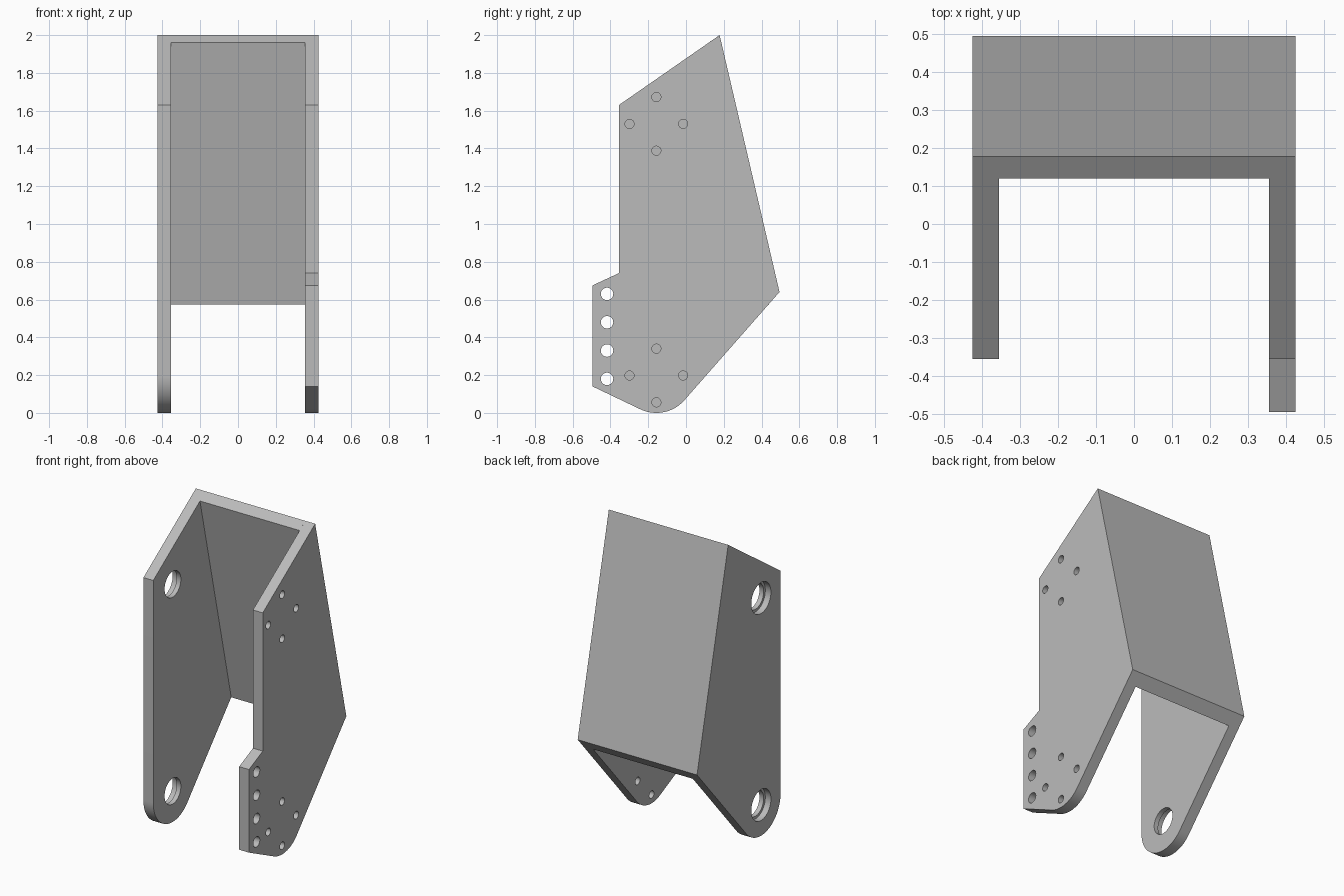
import bpy, bmesh, math
from mathutils import Vector

cube = bpy.data.objects.get("Cube")
if cube:
    bpy.data.objects.remove(cube, do_unlink=True)

grey = bpy.data.materials.new("light_grey_metal")
grey.use_nodes = True
grey.diffuse_color = (0.5, 0.5, 0.5, 1)
grey.node_tree.nodes["Principled BSDF"].inputs["Base Color"].default_value = grey.diffuse_color

INNER, OUTER = 0.355, 0.425                # plate faces, distance from the middle
RADIUS = 0.198                             # rounded foot
FOOT = Vector((-0.157, RADIUS))            # (y, z) of the lower pivot
HEAD = Vector((-0.157, 1.53))              # (y, z) of the upper pivot
TOP, HEEL = Vector((0.178, 2.0)), Vector((0.495, 0.64))
BROW = Vector((-0.355, 1.63))


def add_prisms(name, outlines, x0, x1):
    """One object made of (y, z) outlines extruded from x0 to x1."""
    bm = bmesh.new()
    for outline in outlines:
        face = bm.faces.new([bm.verts.new((x0, p[0], p[1])) for p in outline])
        new = bmesh.ops.extrude_face_region(bm, geom=[face])["geom"]
        verts = [v for v in new if isinstance(v, bmesh.types.BMVert)]
        bmesh.ops.translate(bm, verts=verts, vec=(x1 - x0, 0, 0))
    bmesh.ops.recalc_face_normals(bm, faces=bm.faces)
    mesh = bpy.data.meshes.new(name)
    bm.to_mesh(mesh)
    bm.free()
    mesh.materials.append(grey)
    obj = bpy.data.objects.new(name, mesh)
    bpy.context.collection.objects.link(obj)
    return obj


def arc(centre, radius, start, end, steps):
    angles = [start + (end - start) * i / steps for i in range(steps + 1)]
    return [centre + radius * Vector((math.cos(a), math.sin(a))) for a in angles]


def circle(centre, radius, steps=32):
    return arc(centre, radius, 0, math.tau, steps)[:-1]


def tangent(point, side):
    """Angle on the foot circle where a line from the point touches it."""
    d = point - FOOT
    return math.atan2(d.y, d.x) + side * math.acos(RADIUS / d.length)


def drill(obj, outlines, x0, x1):
    """Cut the outlines out of the object and bake the result."""
    cutter = add_prisms("hole_cutter", outlines, x0, x1)
    cutter.hide_render = True
    mod = obj.modifiers.new("holes", "BOOLEAN")
    mod.operation, mod.solver, mod.object = "DIFFERENCE", "EXACT", cutter
    graph = bpy.context.evaluated_depsgraph_get()
    mesh = bpy.data.meshes.new_from_object(obj.evaluated_get(graph))
    obj.modifiers.clear()
    obj.data = mesh
    bpy.data.objects.remove(cutter, do_unlink=True)


def smooth(obj):
    bpy.ops.object.select_all(action="DESELECT")
    obj.select_set(True)
    bpy.context.view_layer.objects.active = obj
    bpy.ops.object.shade_smooth_by_angle(angle=math.radians(30))


heel_angle = tangent(HEEL, -1)

# Right plate: straight front edge, two stepped bearing holes
outline = [BROW] + arc(FOOT, RADIUS, -math.pi, heel_angle, 32) + [HEEL, TOP]
right_plate = add_prisms("right_plate", [outline], -OUTER, -INNER)
drill(right_plate, [circle(c, 0.083, 48) for c in (FOOT, HEAD)], -0.5, -0.3)
drill(right_plate, [circle(c, 0.1, 48) for c in (FOOT, HEAD)], -0.5, -0.385)

# Left plate: front tab with a row of holes, two rings of bolt holes
tab_low = Vector((-0.495, 0.14))
tab_angle = tangent(tab_low, 1) - math.tau
if tab_angle < -math.pi:
    tab_angle += math.tau
outline = [BROW, (-0.355, 0.74), (-0.495, 0.675), tab_low]
outline += arc(FOOT, RADIUS, tab_angle, heel_angle, 24) + [HEEL, TOP]
left_plate = add_prisms("left_plate", [outline], INNER, OUTER)
holes = [circle(Vector((-0.418, 0.18 + 0.15 * i)), 0.033) for i in range(4)]
for centre in (FOOT, HEAD):
    holes += [circle(p, 0.024) for p in circle(centre, 0.142, 4)]
drill(left_plate, holes, 0.3, 0.5)

# Sloping back panel joining both plates
add_prisms("back_panel", [[TOP, HEEL, (0.438, 0.575), (0.12, 1.96)]], -INNER, INNER)

for plate in (left_plate, right_plate):
    smooth(plate)
